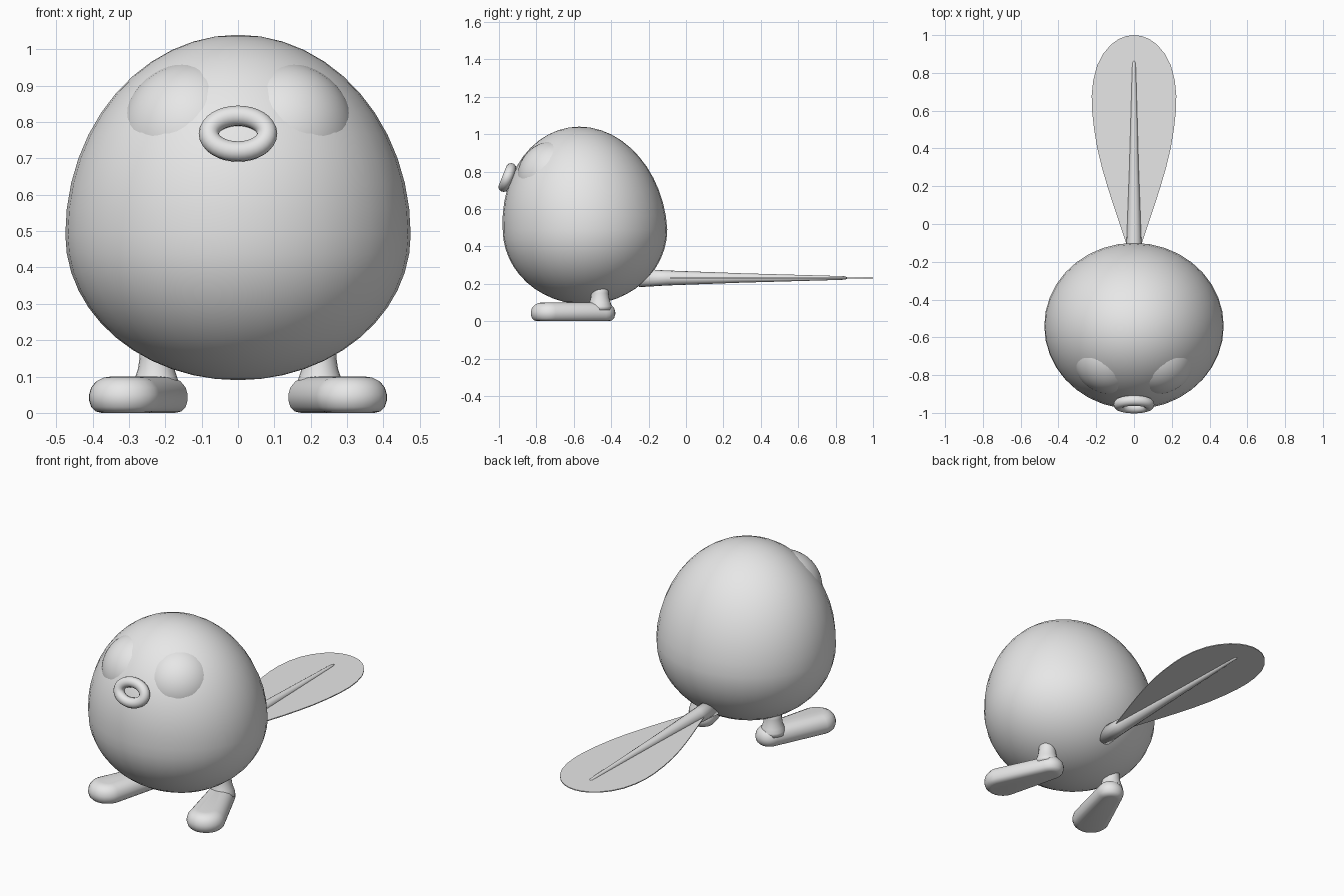
import bpy, bmesh
from math import sin, cos, pi, radians, sqrt
from mathutils import Vector, Matrix

cube = bpy.data.objects.get("Cube")
if cube:
    bpy.data.objects.remove(cube, do_unlink=True)

grey = bpy.data.materials.new("light_grey")
grey.use_nodes = True
grey.diffuse_color = (0.8, 0.8, 0.8, 1)
grey.node_tree.nodes["Principled BSDF"].inputs["Base Color"].default_value = (0.8, 0.8, 0.8, 1)


def finish(name, bm):
    """Turn a bmesh into a smooth shaded object."""
    bmesh.ops.recalc_face_normals(bm, faces=bm.faces)
    mesh = bpy.data.meshes.new(name)
    for f in bm.faces:
        f.smooth = True
    bm.to_mesh(mesh)
    bm.free()
    mesh.materials.append(grey)
    obj = bpy.data.objects.new(name, mesh)
    bpy.context.collection.objects.link(obj)
    return obj


def loft(name, rings):
    """Skin a list of equal length closed rings and cap both ends."""
    bm = bmesh.new()
    loops = [[bm.verts.new(p) for p in ring] for ring in rings]
    n = len(loops[0])
    for a, b in zip(loops, loops[1:]):
        for i in range(n):
            j = (i + 1) % n
            bm.faces.new((a[i], a[j], b[j], b[i]))
    bm.faces.new(loops[0])
    bm.faces.new(loops[-1])
    return finish(name, bm)


def circle(radius, n=20):
    return [(radius * cos(2 * pi * i / n), radius * sin(2 * pi * i / n)) for i in range(n)]


# Egg shaped body, fuller below, with the crown leaning forward
MID, UP, DOWN, RX, RY, CY = 0.49, 0.55, 0.40, 0.475, 0.44, -0.54
bm = bmesh.new()
bmesh.ops.create_uvsphere(bm, u_segments=36, v_segments=24, radius=1)
for v in bm.verts:
    x, y, z = v.co
    v.co = (x * RX, CY + y * RY - 0.03 * max(z, 0), MID + z * (UP if z > 0 else DOWN))
finish("body", bm)

# Shallow eye domes on the upper front
ex, ez = 0.2, 0.875
h = (ez - MID) / UP
ey = -RY * sqrt(1 - h * h - (ex / RX) ** 2)
for side, label in ((1, "left"), (-1, "right")):
    normal = Vector((side * ex / RX ** 2, ey / RY ** 2, (ez - MID) / UP ** 2)).normalized()
    surface = Vector((side * ex, CY + ey - 0.03 * h, ez))
    bm = bmesh.new()
    bmesh.ops.create_uvsphere(bm, u_segments=32, v_segments=24, radius=0.2)
    turn = normal.to_track_quat('Z', 'Y').to_matrix().to_4x4()
    bmesh.ops.transform(bm, verts=bm.verts,
                        matrix=Matrix.Translation(surface - normal * 0.175) @ turn)
    finish(label + "_eye", bm)

# Oval ring of the lips, tilted back to follow the face
bm = bmesh.new()
count, tube = 32, 0.028
rows = []
for i in range(count):
    a = 2 * pi * i / count
    centre = Vector((0.08 * cos(a), 0, 0.053 * sin(a)))
    out = Vector((0.053 * cos(a), 0, 0.08 * sin(a))).normalized()
    rows.append([bm.verts.new(centre + out * u + Vector((0, v, 0))) for u, v in circle(tube, 14)])
for i, row in enumerate(rows):
    nxt = rows[(i + 1) % count]
    for k in range(len(row)):
        m = (k + 1) % len(row)
        bm.faces.new((row[k], row[m], nxt[m], nxt[k]))
bmesh.ops.transform(bm, verts=bm.verts, matrix=Matrix.Translation((0, -0.955, 0.768))
                    @ Matrix.Rotation(radians(-22), 4, 'X'))
finish("lips", bm)

# Splayed feet: a rounded slab around a small heel and a large toe
heel, toe = Vector((0.21, -0.45)), Vector((0.31, -0.73))
heel_r, toe_r = 0.072, 0.1
axis = (toe - heel).normalized()
cross = Vector((-axis.y, axis.x))


def foot_outline(inset, z, side):
    pts = []
    for centre, r, start in ((toe, toe_r, -pi / 2), (heel, heel_r, pi / 2)):
        for i in range(13):
            a = start + pi * i / 12
            p = centre + (axis * cos(a) + cross * sin(a)) * (r - inset)
            pts.append((side * p.x, p.y, z))
    return pts


for side, label in ((1, "left"), (-1, "right")):
    levels = [(0.035, 0.0), (0.018, 0.004), (0.006, 0.016), (0, 0.035), (0, 0.05),
              (0.006, 0.07), (0.02, 0.087), (0.04, 0.097), (0.06, 0.1)]
    loft(label + "_foot", [foot_outline(i, z, side) for i, z in levels])
    # Short leg flaring into the heel
    leg = [(0.066, 0.06), (0.064, 0.08), (0.057, 0.1), (0.05, 0.122), (0.046, 0.15), (0.045, 0.22)]
    loft(label + "_leg", [[(side * 0.225 + x, -0.46 + y, z) for x, y in circle(r)] for r, z in leg])

# Tapering tail spine with a rounded tip
spine = [(-0.25, 0.049), (-0.1, 0.04), (0.3, 0.025), (0.8, 0.011), (0.85, 0.009), (0.862, 0.004)]
loft("tail_spine", [[(x, y, 0.231 + z) for x, z in circle(r, 16)] for y, r in spine])

# Flat leaf shaped tail fin
half = [(-0.16, 0.02), (-0.1, 0.042), (0, 0.075), (0.1, 0.109), (0.2, 0.141), (0.3, 0.17),
        (0.4, 0.194), (0.5, 0.211), (0.6, 0.222), (0.68, 0.224), (0.76, 0.216), (0.84, 0.195),
        (0.9, 0.164), (0.95, 0.122), (0.98, 0.08), (0.995, 0.04)]
edge = [(w, y) for y, w in half] + [(0, 1.0)] + [(-w, y) for y, w in reversed(half)]
fin = loft("tail_fin", [[(x, y, z) for x, y in edge] for z in (0.2285, 0.2335)])
for f in fin.data.polygons:
    f.use_smooth = False
